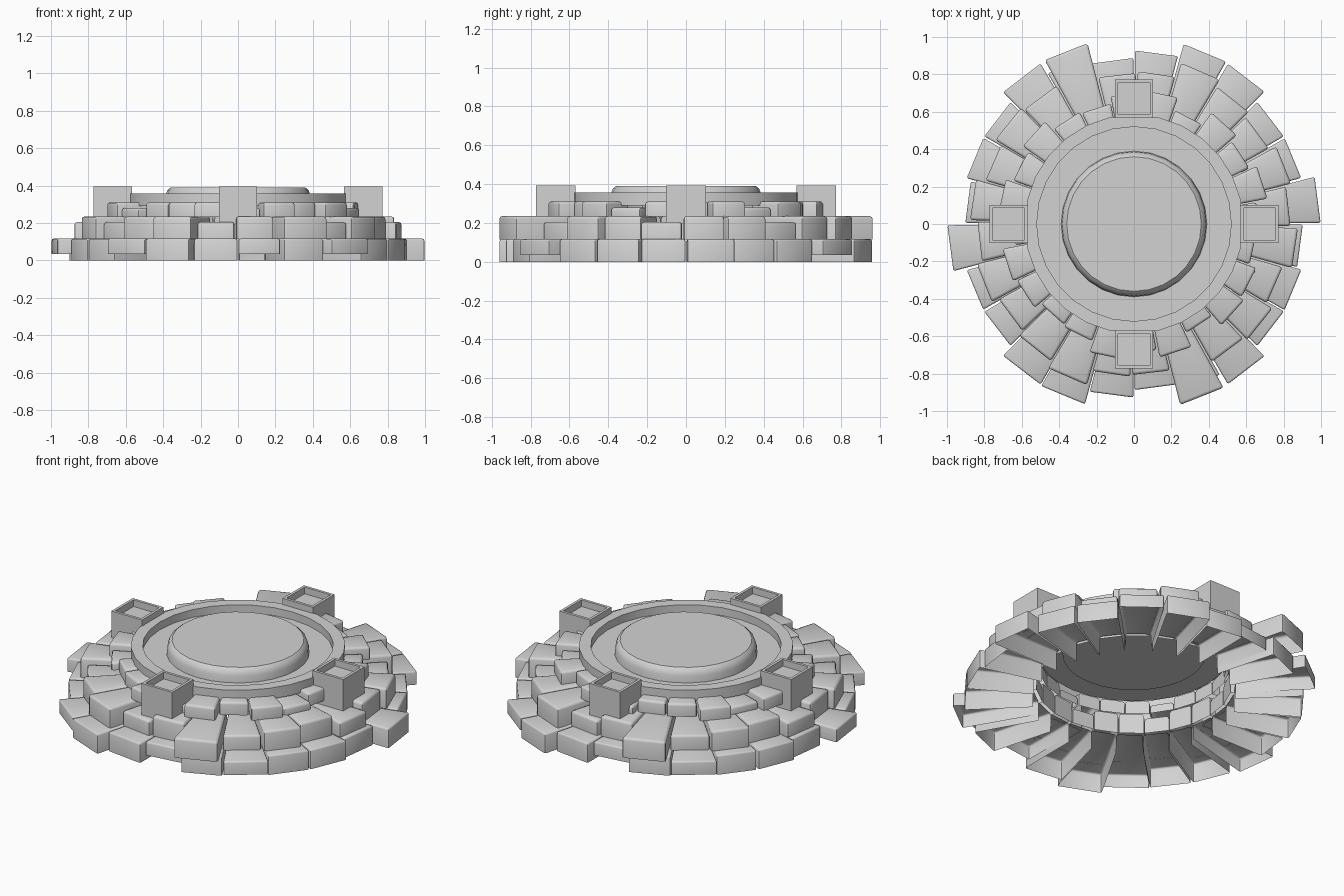
import bpy, bmesh, math, random
from mathutils import Vector, Matrix

random.seed(4)
cube = bpy.data.objects.get("Cube")
if cube:
    bpy.data.objects.remove(cube)

GREY = (0.65, 0.65, 0.65, 1)
stone_mat = bpy.data.materials.new("stone_grey")
stone_mat.use_nodes = True
stone_mat.diffuse_color = GREY
bsdf = next(n for n in stone_mat.node_tree.nodes if n.type == 'BSDF_PRINCIPLED')
bsdf.inputs["Base Color"].default_value = GREY
bsdf.inputs["Roughness"].default_value = 0.8


def finish(name, bm, angle):
    mesh = bpy.data.meshes.new(name)
    bm.to_mesh(mesh)
    bm.free()
    mesh.materials.append(stone_mat)
    obj = bpy.data.objects.new(name, mesh)
    bpy.context.collection.objects.link(obj)
    bpy.ops.object.select_all(action='DESELECT')
    obj.select_set(True)
    bpy.context.view_layer.objects.active = obj
    bpy.ops.object.shade_smooth_by_angle(angle=math.radians(angle))


def add_stone(bm, angle, inner, outer, low, high, half, bevel, inner_end):
    """Wedge stone with rounded edges, open below."""
    turn = Matrix.Rotation(math.radians(angle), 3, 'Z')
    slope = math.tan(math.radians(half))

    def v(r, side, z):
        return bm.verts.new(turn @ Vector((r, side * r * slope, z)))
    il, ih = v(inner, -1, low), v(inner, -1, high)
    ol, oh = v(outer, -1, low), v(outer, -1, high)
    jl, jh = v(inner, 1, low), v(inner, 1, high)
    pl, ph = v(outer, 1, low), v(outer, 1, high)
    for face in ((ih, oh, ph, jh), (ol, pl, ph, oh), (il, ol, oh, ih), (pl, jl, jh, ph)):
        bm.faces.new(face)
    if inner_end:
        bm.faces.new((il, ih, jh, jl))
    edges = [bm.edges.get(p) for p in ((ih, oh), (jh, ph), (oh, ph), (ol, oh), (pl, ph))]
    bmesh.ops.bevel(bm, geom=edges, offset=bevel, segments=2, profile=0.5, affect='EDGES')


def stone_ring(name, start, radii, inner, low, high, bevel, inner_end,
               lift=(), drop=lambda k: 0):
    """Ring of 24 stones; the list of outer radii repeats around it."""
    bm = bmesh.new()
    for k in range(24):
        bottom = low + (.035 if k in lift else 0)
        add_stone(bm, start + 15 * k, inner, radii[k % len(radii)], bottom, high - drop(k),
                  7.2 + random.uniform(-0.15, 0.15), bevel, inner_end)
    finish(name, bm, 50)


def lathe(name, profile):
    bm = bmesh.new()
    pts = [bm.verts.new((r, 0, z)) for r, z in profile]
    line = [bm.edges.new(pair) for pair in zip(pts, pts[1:])]
    bmesh.ops.spin(bm, geom=pts + line, cent=(0, 0, 0), axis=(0, 0, 1),
                   angle=math.tau, steps=28)
    bmesh.ops.remove_doubles(bm, verts=bm.verts[:], dist=0.0005)
    bmesh.ops.recalc_face_normals(bm, faces=bm.faces[:])
    highest = max(bm.faces, key=lambda f: f.calc_center_median().z)
    if highest.normal.z < 0:
        bmesh.ops.reverse_faces(bm, faces=bm.faces[:])
    finish(name, bm, 35)


# Stepped rings of stones
stone_ring("bottom_stones", 7.5,
           [.99, .92, .92, .985, .99, .92, .88, .92, .985, .92, .92, .895],
           .55, 0, .116, .01, False, lift=(3, 6, 8, 12, 15, 18, 20))
stone_ring("middle_stones", 6.5,
           [.83, .86, .82, .85, .89, .81, .80, .99, .84, .86, .82, .87],
           .53, .115, .235, .015, True, drop=lambda k: .03 if k % 3 == 2 else 0)
stone_ring("upper_stones", 3,
           [.66, .72, .68, .72, .64, .71, .69, .65],
           .52, .233, .31, .014, True, drop=lambda k: .03 if k % 4 == 2 else 0)

# Round rim with sunken channel, and the raised centre inside it
lathe("round_rim", [(.385, .31), (.52, .31), (.52, .357), (.585, .357), (.585, .29)])
lathe("centre_dome", [(0, .39), (.36, .39), (.377, .376), (.386, .35), (.39, .305), (0, .305)])

# Four square posts with sunken tops
for name, x, y in (("front_post", 0, -1), ("back_post", 0, 1),
                   ("left_post", 1, 0), ("right_post", -1, 0)):
    bm = bmesh.new()
    place = Matrix.Translation((x * .67, y * .67, .254)) @ Matrix.Diagonal((.204, .204, .28, 1))
    bmesh.ops.create_cube(bm, size=1, matrix=place)
    bm.normal_update()
    base = [f for f in bm.faces if f.normal.z < -0.9]
    bmesh.ops.delete(bm, geom=base, context='FACES_ONLY')
    top = max(bm.faces, key=lambda f: f.normal.z)
    bmesh.ops.inset_region(bm, faces=[top], thickness=.023)
    bmesh.ops.inset_region(bm, faces=[top], thickness=.0005, depth=-.04)
    finish(name, bm, 30)
